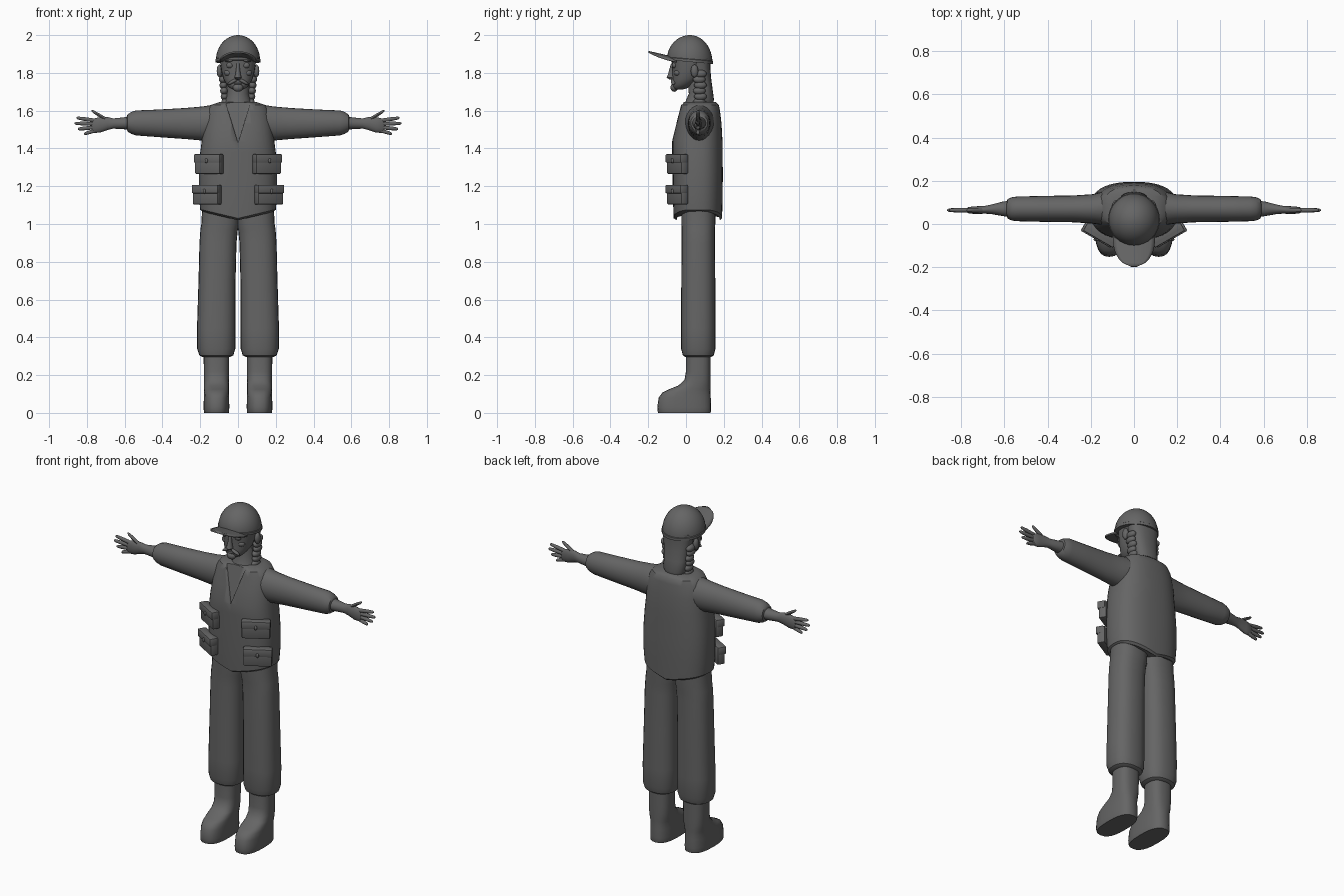
import bpy, bmesh, math
from mathutils import Vector, Matrix

grey = bpy.data.materials.new("dark grey")
grey.diffuse_color = (0.13, 0.13, 0.13, 1)


def finish(name, bm, mirror=False, angle=40):
    bmesh.ops.recalc_face_normals(bm, faces=bm.faces)
    me = bpy.data.meshes.new(name)
    bm.to_mesh(me)
    bm.free()
    ob = bpy.data.objects.new(name, me)
    bpy.context.collection.objects.link(ob)
    me.materials.append(grey)
    bpy.ops.object.select_all(action='DESELECT')
    ob.select_set(True)
    bpy.context.view_layer.objects.active = ob
    bpy.ops.object.shade_smooth_by_angle(angle=math.radians(angle))
    if mirror:
        ob.modifiers.new("mirror", 'MIRROR')
    return ob


def loft(name, sections, axis='z', n=24, power=2.0, mirror=False, shape=None, angle=40):
    """Closed skin through superellipse rings: (x, y, z, radius a, radius b)."""
    bm = bmesh.new()
    rings = []
    for i, (x, y, z, a, b) in enumerate(sections):
        ring = []
        for k in range(n):
            t = 2 * math.pi * k / n
            c, s = math.cos(t), math.sin(t)
            u = a * math.copysign(abs(c) ** (2 / power), c)
            v = b * math.copysign(abs(s) ** (2 / power), s)
            d = {'z': (u, v, 0), 'x': (0, u, v), 'y': (u, 0, v)}[axis]
            p = Vector((x, y, z)) + Vector(d)
            ring.append(bm.verts.new(shape(i, p) if shape else p))
        rings.append(ring)
    for r, q in zip(rings, rings[1:]):
        for k in range(n):
            bm.faces.new((r[k], r[(k + 1) % n], q[(k + 1) % n], q[k]))
    bm.faces.new(rings[0])
    bm.faces.new(rings[-1])
    return finish(name, bm, mirror, angle)


def box(name, centre, size, turn=0, bevel=0.008, mirror=True):
    bm = bmesh.new()
    bmesh.ops.create_cube(bm, size=1)
    bm.transform(Matrix.Translation(centre) @ Matrix.Rotation(turn, 4, 'Z')
                 @ Matrix.Diagonal((*size, 1)))
    bmesh.ops.bevel(bm, geom=bm.edges[:], offset=bevel, segments=2, affect='EDGES', profile=0.5)
    return finish(name, bm, mirror)


def ball(name, centre, size, mirror=True, turn=0):
    bm = bmesh.new()
    bmesh.ops.create_uvsphere(bm, u_segments=14, v_segments=10, radius=1)
    bm.transform(Matrix.Translation(centre) @ Matrix.Rotation(turn, 4, 'Y')
                 @ Matrix.Diagonal((*size, 1)))
    return finish(name, bm, mirror)


# Vest: pointed hem in the middle, sloping chest
def hem(i, p):
    if i < 2:
        p.z += 0.045 * min(1, abs(p.x) / 0.19)
    return p

vest = loft("vest", [
    (0, 0.065, 1.02, 0.185, 0.115), (0, 0.063, 1.03, 0.20, 0.128),
    (0, 0.062, 1.15, 0.207, 0.132), (0, 0.062, 1.28, 0.207, 0.133),
    (0, 0.06, 1.38, 0.20, 0.133), (0, 0.06, 1.44, 0.192, 0.133),
    (0, 0.068, 1.53, 0.182, 0.12), (0, 0.072, 1.60, 0.165, 0.108),
    (0, 0.072, 1.63, 0.145, 0.102), (0, 0.072, 1.645, 0.10, 0.085)],
    n=40, power=2.5, shape=hem)

# Shallow V neck cut into the chest
bm = bmesh.new()
outline = [(-0.085, 1.68), (0.085, 1.68), (0, 1.43)]
deep = lambda z: -0.077 + 0.245 * (z - 1.43)
front = [bm.verts.new((x, -0.2, z)) for x, z in outline]
back = [bm.verts.new((x * 0.9, deep(z) + 0.012, z)) for x, z in outline]
bm.faces.new(front)
bm.faces.new(back)
for k in range(3):
    j = (k + 1) % 3
    bm.faces.new((front[k], front[j], back[j], back[k]))
cutter = finish("neck_cutter", bm)
cut = vest.modifiers.new("neckline", 'BOOLEAN')
cut.object, cut.solver = cutter, 'EXACT'
bpy.context.view_layer.objects.active = vest
bpy.ops.object.modifier_apply(modifier="neckline")
bpy.data.objects.remove(cutter)

# Vest pockets with flaps and buttons
turn = math.radians(30)
for label, x, z in (("upper", 0.152, 1.317), ("lower", 0.163, 1.155)):
    c = Vector((x, -0.045, z))
    out = Vector((math.sin(turn), -math.cos(turn), 0))
    box(label + "_pocket", c, (0.155, 0.045, 0.105), turn)
    box(label + "_flap", c + out * 0.007 + Vector((0, 0, 0.03)), (0.16, 0.045, 0.045), turn, 0.006)
    ball(label + "_button", c + out * 0.031 + Vector((0, 0, 0.018)), (0.008, 0.008, 0.013))

# Sleeves, wrists and hands
loft("sleeve", [
    (0.06, 0.075, 1.545, 0.085, 0.085), (0.12, 0.073, 1.54, 0.082, 0.093),
    (0.19, 0.07, 1.532, 0.068, 0.09), (0.28, 0.07, 1.532, 0.062, 0.082),
    (0.42, 0.07, 1.533, 0.06, 0.073), (0.54, 0.07, 1.535, 0.057, 0.066),
    (0.565, 0.07, 1.535, 0.054, 0.058), (0.585, 0.07, 1.535, 0.045, 0.045),
    (0.59, 0.07, 1.535, 0.03, 0.03)], 'x', mirror=True)
loft("hand", [
    (0.56, 0.07, 1.535, 0.04, 0.036), (0.61, 0.07, 1.533, 0.033, 0.031),
    (0.66, 0.068, 1.532, 0.022, 0.027), (0.69, 0.066, 1.532, 0.018, 0.034),
    (0.73, 0.064, 1.525, 0.018, 0.041), (0.765, 0.064, 1.52, 0.015, 0.038),
    (0.775, 0.064, 1.52, 0.008, 0.03)], 'x', n=16, mirror=True)
fingers = [("index", 0.76, 1.548, 0.855, 1.562), ("middle", 0.765, 1.53, 0.865, 1.533),
           ("ring", 0.765, 1.511, 0.848, 1.503), ("little", 0.755, 1.495, 0.815, 1.477),
           ("thumb", 0.69, 1.548, 0.775, 1.60)]
for name, x0, z0, x1, z1 in fingers:
    loft(name + "_finger", [
        (x0 + (x1 - x0) * t, 0.064, z0 + (z1 - z0) * t, r, r)
        for t, r in ((-0.15, 0.009), (0.1, 0.011), (0.6, 0.0105), (0.92, 0.008), (1, 0.003))],
        'x', n=10, mirror=True)

# Trouser legs with gathered cuffs
loft("trouser_leg", [
    (0.115, 0.065, 0.295, 0.072, 0.068), (0.115, 0.065, 0.305, 0.09, 0.082),
    (0.115, 0.065, 0.34, 0.101, 0.091), (0.115, 0.065, 0.45, 0.102, 0.091),
    (0.111, 0.065, 0.70, 0.098, 0.09), (0.106, 0.065, 0.90, 0.098, 0.088),
    (0.1, 0.065, 0.97, 0.099, 0.088), (0.094, 0.065, 1.0, 0.10, 0.09),
    (0.09, 0.065, 1.08, 0.10, 0.09)], power=2.4, mirror=True)

# Boots
boot = [(0.34, 0.0, 0.13, 0.068), (0.22, 0.0, 0.13, 0.067), (0.175, -0.008, 0.13, 0.066),
        (0.145, -0.04, 0.13, 0.066), (0.125, -0.09, 0.13, 0.066), (0.108, -0.125, 0.13, 0.066),
        (0.08, -0.145, 0.131, 0.067), (0.03, -0.152, 0.133, 0.068), (0.008, -0.15, 0.132, 0.067),
        (0, -0.147, 0.13, 0.065)]
loft("boot", [(0.114, (a + b) / 2, z, r, (b - a) / 2) for z, a, b, r in boot],
     power=2.6, mirror=True)

# Neck and head
loft("neck", [
    (0, 0.07, 1.60, 0.085, 0.085), (0, 0.07, 1.65, 0.07, 0.072),
    (0, 0.07, 1.69, 0.058, 0.055), (0, 0.06, 1.80, 0.06, 0.055)])
loft("head", [
    (0, -0.04, 1.712, 0.025, 0.022), (0, -0.03, 1.72, 0.043, 0.04),
    (0, -0.018, 1.74, 0.062, 0.054), (0, 0.003, 1.77, 0.078, 0.074),
    (0, 0.012, 1.81, 0.088, 0.085), (0, 0.018, 1.85, 0.094, 0.093),
    (0, 0.02, 1.90, 0.10, 0.10)], power=2.2)
loft("nose", [
    (0, -0.075, 1.765, 0.012, 0.012), (0, -0.08, 1.775, 0.019, 0.023),
    (0, -0.076, 1.79, 0.014, 0.02), (0, -0.072, 1.83, 0.009, 0.013),
    (0, -0.07, 1.85, 0.009, 0.009)], n=12)
ball("eye", (0.043, -0.061, 1.84), (0.019, 0.014, 0.016))
ball("eyebrow", (0.043, -0.068, 1.866), (0.028, 0.012, 0.007), turn=0.15)
ball("cheek", (0.05, -0.043, 1.80), (0.024, 0.02, 0.018))
ball("moustache", (0.026, -0.067, 1.755), (0.034, 0.013, 0.009), turn=0.5)
ball("lower_lip", (0, -0.066, 1.742), (0.022, 0.012, 0.006), mirror=False)
ball("beard", (0, -0.062, 1.722), (0.028, 0.02, 0.022), mirror=False)
ball("ear", (0.098, 0.045, 1.81), (0.015, 0.02, 0.034))

# Back hair and side braids
loft("back_hair", [
    (0, 0.10, 1.64, 0.055, 0.045), (0, 0.098, 1.66, 0.07, 0.05),
    (0, 0.09, 1.72, 0.072, 0.05), (0, 0.082, 1.78, 0.078, 0.05),
    (0, 0.075, 1.83, 0.088, 0.054), (0, 0.07, 1.88, 0.095, 0.06)], n=20, power=2.4)
for i in range(6):
    z = 1.645 + 0.03 * i
    ball("braid_%d" % (i + 1), (0.068 + 0.003 * i, 0.07 + 0.006 * (i % 2), z),
         (0.021, 0.034, 0.021), turn=0.35 * (-1) ** i)

# Cap: tilted dome, rim band and arched brim
def tilt(i, p):
    p.z -= 0.09 * (p.y - 0.02) * max(0, (2.0 - p.z) / 0.14)
    return p

dome = [(0, 0.02, 1.865 + 0.135 * math.sin(t), 0.117 * math.cos(t), 0.12 * math.cos(t))
        for t in (math.pi / 2 * k / 12 for k in range(12))]
loft("cap_dome", dome + [(0, 0.02, 2.0, 0.004, 0.004)], n=32, shape=tilt)
loft("cap_band", [(0, 0.02, 1.858, 0.114, 0.117), (0, 0.02, 1.858, 0.12, 0.123),
                  (0, 0.02, 1.872, 0.12, 0.123), (0, 0.02, 1.876, 0.114, 0.117)],
     n=32, shape=tilt)

bm = bmesh.new()
grid = []
for i in range(9):
    v = i / 8
    half = 0.098 * math.sqrt(max(0.02, 1 - v ** 2.6))
    grid.append([bm.verts.new((u * half, -0.05 - 0.147 * v,
                               1.882 + 0.034 * v - 0.016 * (u * half / 0.09) ** 2))
                 for u in (k / 5 - 1 for k in range(11))])
for r, q in zip(grid, grid[1:]):
    for k in range(10):
        bm.faces.new((r[k], r[k + 1], q[k + 1], q[k]))
brim = finish("cap_brim", bm)
brim.modifiers.new("thickness", 'SOLIDIFY').thickness = 0.009
